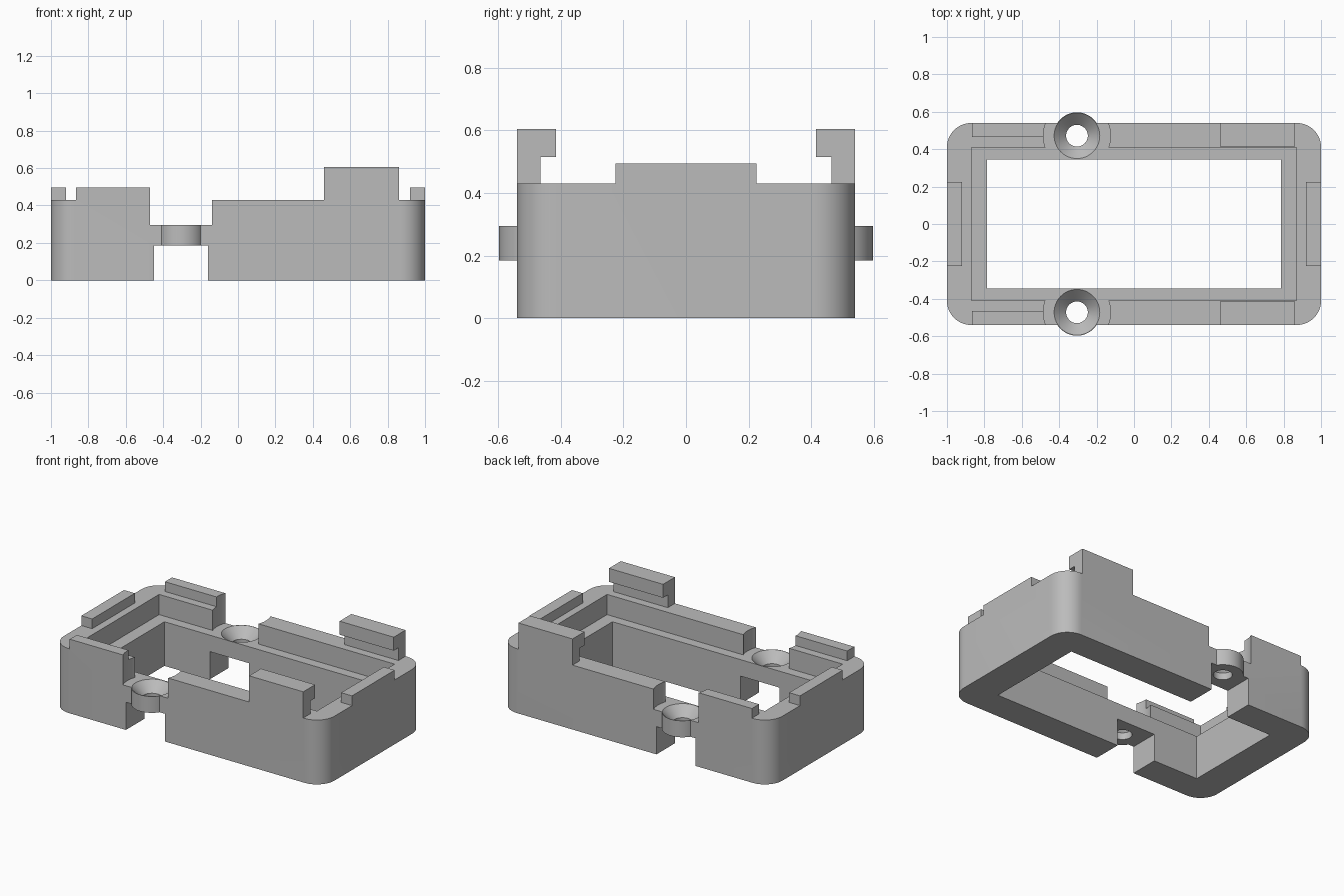
import bpy
import bmesh
from math import radians, sin, cos, pi

if "Cube" in bpy.data.objects:
    bpy.data.objects.remove(bpy.data.objects["Cube"], do_unlink=True)

GREY = (0.5, 0.5, 0.5, 1)
mat = bpy.data.materials.new("plain grey")
mat.use_nodes = True
mat.diffuse_color = GREY
next(n for n in mat.node_tree.nodes if n.type == "BSDF_PRINCIPLED").inputs["Base Color"].default_value = GREY

# Main sizes
HALF_X, HALF_Y, CORNER = 1.0, 0.54, 0.13
WALL_TOP, LEDGE, LIP_TOP, CLIP_TOP = 0.43, 0.295, 0.495, 0.605
SCREW_X, SCREW_Y, BOSS_R, HOLE_R, BOSS_BOTTOM = -0.305, 0.472, 0.125, 0.058, 0.185


def make_object(name, bm):
    bmesh.ops.recalc_face_normals(bm, faces=bm.faces)
    mesh = bpy.data.meshes.new(name)
    bm.to_mesh(mesh)
    bm.free()
    mesh.materials.append(mat)
    obj = bpy.data.objects.new(name, mesh)
    bpy.context.collection.objects.link(obj)
    return obj


def prism(name, outline, z0, z1):
    bm = bmesh.new()
    face = bm.faces.new([bm.verts.new((x, y, z0)) for x, y in outline])
    grown = bmesh.ops.extrude_face_region(bm, geom=[face])["geom"]
    verts = [g for g in grown if isinstance(g, bmesh.types.BMVert)]
    bmesh.ops.translate(bm, verts=verts, vec=(0, 0, z1 - z0))
    return make_object(name, bm)


def box(name, x0, x1, y0, y1, z0, z1):
    return prism(name, [(x0, y0), (x1, y0), (x1, y1), (x0, y1)], z0, z1)


def cone(name, x, y, r0, r1, z0, z1, sides=64):
    bm = bmesh.new()
    bmesh.ops.create_cone(bm, cap_ends=True, segments=sides, radius1=r0, radius2=r1, depth=z1 - z0)
    bmesh.ops.translate(bm, verts=bm.verts, vec=(x, y, (z0 + z1) / 2))
    return make_object(name, bm)


def combine(target, tool, operation):
    mod = target.modifiers.new("combine", "BOOLEAN")
    mod.operation, mod.solver, mod.object = operation, "EXACT", tool
    bpy.context.view_layer.objects.active = target
    bpy.ops.object.modifier_apply(modifier=mod.name)
    bpy.data.objects.remove(tool, do_unlink=True)


def rounded_rectangle(hx, hy, r, steps=12):
    points = []
    for i, (sx, sy) in enumerate([(1, 1), (-1, 1), (-1, -1), (1, -1)]):
        for k in range(steps + 1):
            a = (i + k / steps) * pi / 2
            points.append((sx * (hx - r) + r * cos(a), sy * (hy - r) + r * sin(a)))
    return points


# Rounded frame with a stepped well
frame = prism("mounting_frame", rounded_rectangle(HALF_X, HALF_Y, CORNER), 0, WALL_TOP)
combine(frame, box("well", -0.87, 0.87, -0.41, 0.41, LEDGE, 1), "DIFFERENCE")
combine(frame, box("opening", -0.785, 0.785, -0.345, 0.345, -1, 1), "DIFFERENCE")

# Low rails on both ends
for s in (-1, 1):
    x0, x1 = sorted((s * 0.92, s * HALF_X))
    combine(frame, box("end_rail", x0, x1, -0.225, 0.225, 0.36, LIP_TOP), "UNION")

for s in (-1, 1):
    # Side lip and hooked clip on the long walls
    y0, y1 = sorted((s * 0.465, s * HALF_Y))
    combine(frame, box("side_lip", -0.865, -0.4, y0, y1, 0.36, LIP_TOP), "UNION")
    h0, h1 = sorted((s * 0.415, s * HALF_Y))
    clip = box("clip", 0.46, 0.86, y0, y1, 0.36, CLIP_TOP)
    combine(clip, box("hook", 0.46, 0.86, h0, h1, 0.515, CLIP_TOP), "UNION")
    combine(frame, clip, "UNION")

    # Screw station: round clearance above, square gap below, countersunk boss between
    y = s * SCREW_Y
    combine(frame, cone("clearance", SCREW_X, y, 0.18, 0.18, LEDGE, 1), "DIFFERENCE")
    g0, g1 = sorted((s * 0.3, s * 0.7))
    combine(frame, box("gap", -0.45, -0.16, g0, g1, -1, BOSS_BOTTOM), "DIFFERENCE")
    combine(frame, cone("boss", SCREW_X, y, BOSS_R, BOSS_R, BOSS_BOTTOM, LEDGE), "UNION")
    combine(frame, cone("screw_hole", SCREW_X, y, HOLE_R, HOLE_R, 0, 1), "DIFFERENCE")
    depth = 0.065
    combine(frame, cone("countersink", SCREW_X, y, HOLE_R - 0.001, BOSS_R - 0.002,
                        LEDGE - depth, LEDGE + 0.001), "DIFFERENCE")

# Clean flat faces and smooth the round ones
bm = bmesh.new()
bm.from_mesh(frame.data)
bmesh.ops.remove_doubles(bm, verts=bm.verts, dist=0.0001)
bmesh.ops.dissolve_limit(bm, angle_limit=radians(0.5), verts=bm.verts, edges=bm.edges)
bm.to_mesh(frame.data)
bm.free()
bpy.ops.object.select_all(action="DESELECT")
frame.select_set(True)
bpy.context.view_layer.objects.active = frame
bpy.ops.object.shade_smooth_by_angle(angle=radians(30))
